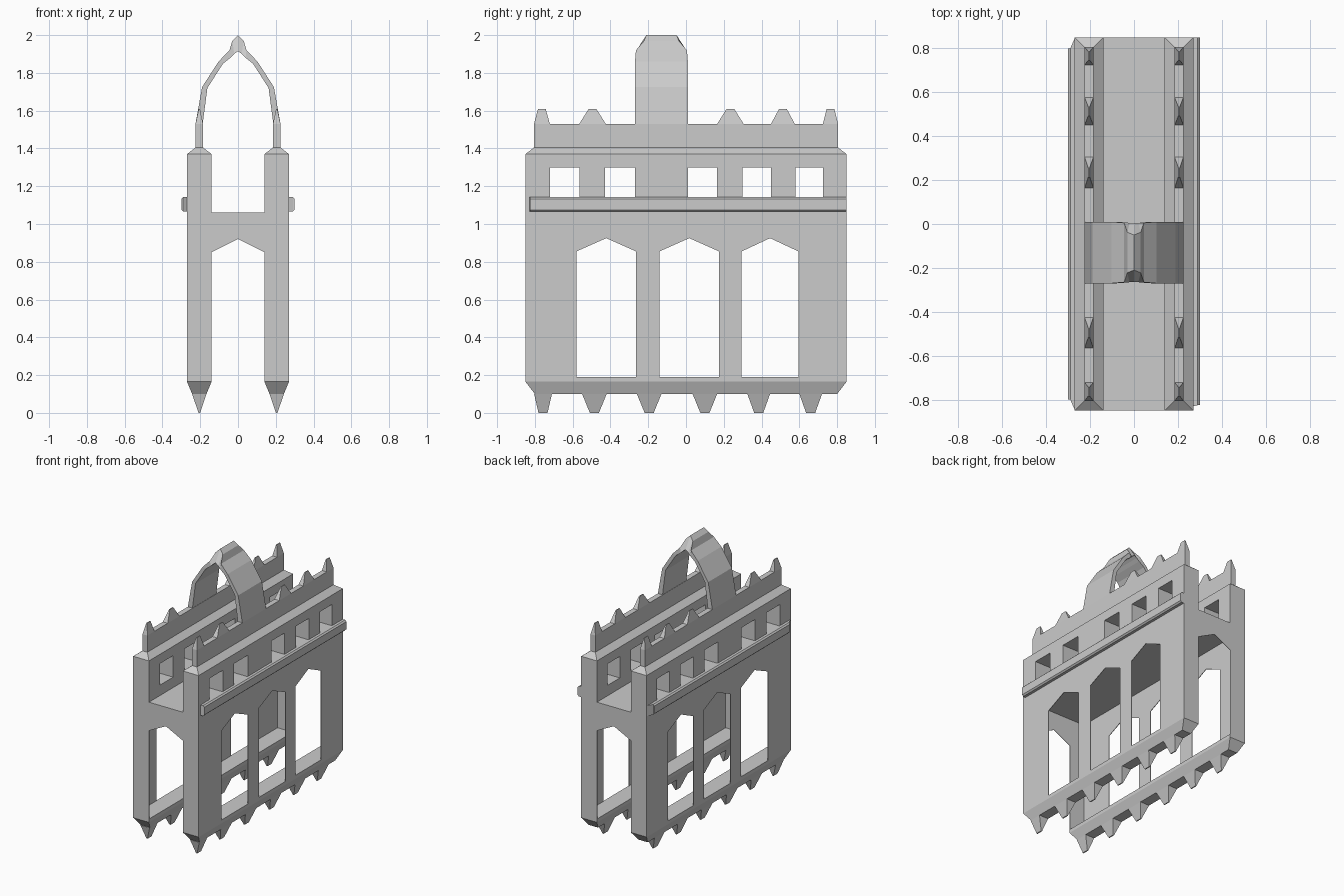
import bpy, bmesh

if "Cube" in bpy.data.objects:
    bpy.data.objects.remove(bpy.data.objects["Cube"])

WALL_X = 0.205          # centre line of each side wall


def make(name, verts, faces):
    me = bpy.data.meshes.new(name)
    me.from_pydata(verts, [], faces)
    bm = bmesh.new()
    bm.from_mesh(me)
    bmesh.ops.recalc_face_normals(bm, faces=bm.faces)
    bm.to_mesh(me)
    bm.free()
    ob = bpy.data.objects.new(name, me)
    bpy.context.collection.objects.link(ob)
    return ob


def loft(name, rings):
    """Skin a list of equal-length vertex rings and cap both ends."""
    n = len(rings[0])
    faces = [(r*n + i, r*n + (i+1) % n, (r+1)*n + (i+1) % n, (r+1)*n + i)
             for r in range(len(rings) - 1) for i in range(n)]
    last = (len(rings) - 1) * n
    faces += [tuple(range(n)), tuple(range(last, last + n))]
    return make(name, [v for r in rings for v in r], faces)


def rect(cx, cy, hx, hy, z):
    return [(cx-hx, cy-hy, z), (cx+hx, cy-hy, z), (cx+hx, cy+hy, z), (cx-hx, cy+hy, z)]


def cut(ob, profiles):
    """Cut (y, z) profiles right through an object along x."""
    for p in profiles:
        c = loft("cutter", [[(x, y, z) for y, z in p] for x in (-0.5, 0.5)])
        m = ob.modifiers.new("opening", 'BOOLEAN')
        m.operation = 'DIFFERENCE'
        m.solver = 'EXACT'
        m.object = c
        bpy.context.view_layer.objects.active = ob
        bpy.ops.object.modifier_apply(modifier=m.name)
        bpy.data.objects.remove(c)


arches = [[(a, 0.19), (b, 0.19), (b, 0.855), ((a+b)/2, 0.925), (a, 0.855)]
          for a, b in ((-0.58, -0.265), (-0.14, 0.175), (0.295, 0.595))]
windows = [[(a, 1.14), (b, 1.14), (b, 1.30), (a, 1.30)]
           for a, b in ((-0.72, -0.565), (-0.43, -0.27), (0.01, 0.165), (0.30, 0.45), (0.58, 0.725))]

# Upper storey: deck between two thick windowed walls
half = [(0.27, 1.055), (0.27, 1.37), (0.14, 1.37), (0.14, 1.062)]
upper = loft("upper_storey", [[(x, y, z) for x, z in half + [(-x, z) for x, z in reversed(half)]]
                              for y in (-0.85, 0.85)])
cut(upper, windows)

# Thin end walls with a pointed arch
end = [(0.27, 0.165), (0.27, 1.055), (-0.27, 1.055), (-0.27, 0.165), (-0.14, 0.165),
       (-0.14, 0.85), (0, 0.92), (0.14, 0.85), (0.14, 0.165)]
for s, nm in ((-1, "front"), (1, "back")):
    loft(nm + "_end_wall", [[(x, s*y, z) for x, z in end] for y in (0.846, 0.85)])

for s, side in ((-1, "left"), (1, "right")):
    cx = s * WALL_X
    # Thin arcaded side wall
    wall = loft(side + "_arcade", [[(s*x, -0.85, 0.165), (s*x, 0.85, 0.165),
                                    (s*x, 0.85, 1.055), (s*x, -0.85, 1.055)] for x in (0.266, 0.27)])
    cut(wall, arches)
    # Base rail with tapered keel
    loft(side + "_base_rail", [rect(cx, 0, 0.038, 0.80, 0.10), rect(cx, 0, 0.065, 0.85, 0.165),
                               rect(cx, 0, 0.065, 0.85, 0.19)])
    # Hanging spikes
    for y, w in ((-0.757, 0.047), (-0.485, 0.065), (-0.195, 0.065),
                 (0.10, 0.065), (0.385, 0.06), (0.66, 0.06)):
        loft(side + "_foot_spike", [rect(cx, y, 0.004, 0.024, 0), rect(cx, y, 0.038, w, 0.10)])
    # Outer ledge
    y0, y1, o0, o1 = (-0.85, 0.85, -0.80, 0.80) if s < 0 else (-0.83, 0.85, -0.825, 0.85)
    loft(side + "_ledge", [
        [(s*x, a, z0), (s*x, b, z0), (s*x, b, z1), (s*x, a, z1)]
        for x, a, b, z0, z1 in ((0.268, y0, y1, 0.065+1, 1.142), (0.29, o0, o1, 1.065, 1.142),
                                (0.30, o0, o1, 1.075, 1.132))])
    # Sloped coping and thin parapet
    loft(side + "_coping", [rect(cx, 0, 0.065, 0.85, 1.37), rect(cx, 0, 0.02, 0.805, 1.405)])
    loft(side + "_parapet", [rect(cx, 0, 0.02, 0.805, 1.40), rect(cx, 0, 0.02, 0.805, 1.53)])
    # Merlons tapering to a ridge
    for y, w in ((-0.763, 0.042), (-0.495, 0.07), (0.235, 0.07), (0.513, 0.063), (0.765, 0.04)):
        loft(side + "_merlon", [rect(cx, y, 0.02, w, 1.53), rect(cx, y, 0.003, 0.02, 1.61)])

# Pointed crown arch: outer x, z, half depth; inner x, z, half depth
AY = -0.13
stations = [(0.225, 1.53, 0.14, 0.187, 1.53, 0.14),
            (0.19, 1.725, 0.14, 0.162, 1.72, 0.14),
            (0.103, 1.86, 0.14, 0.08, 1.848, 0.14),
            (0.045, 1.92, 0.135, 0.04, 1.88, 0.137),
            (0.03, 1.97, 0.092, 0.02, 1.90, 0.135),
            (0, 2.0, 0.08, 0, 1.915, 0.135)]
path = stations + [(-a, b, c, -d, e, f) for a, b, c, d, e, f in reversed(stations[:-1])]
loft("crown_arch", [[(xo, AY-ho, zo), (xo, AY+ho, zo), (xi, AY+hi, zi), (xi, AY-hi, zi)]
                    for xo, zo, ho, xi, zi, hi in path])
